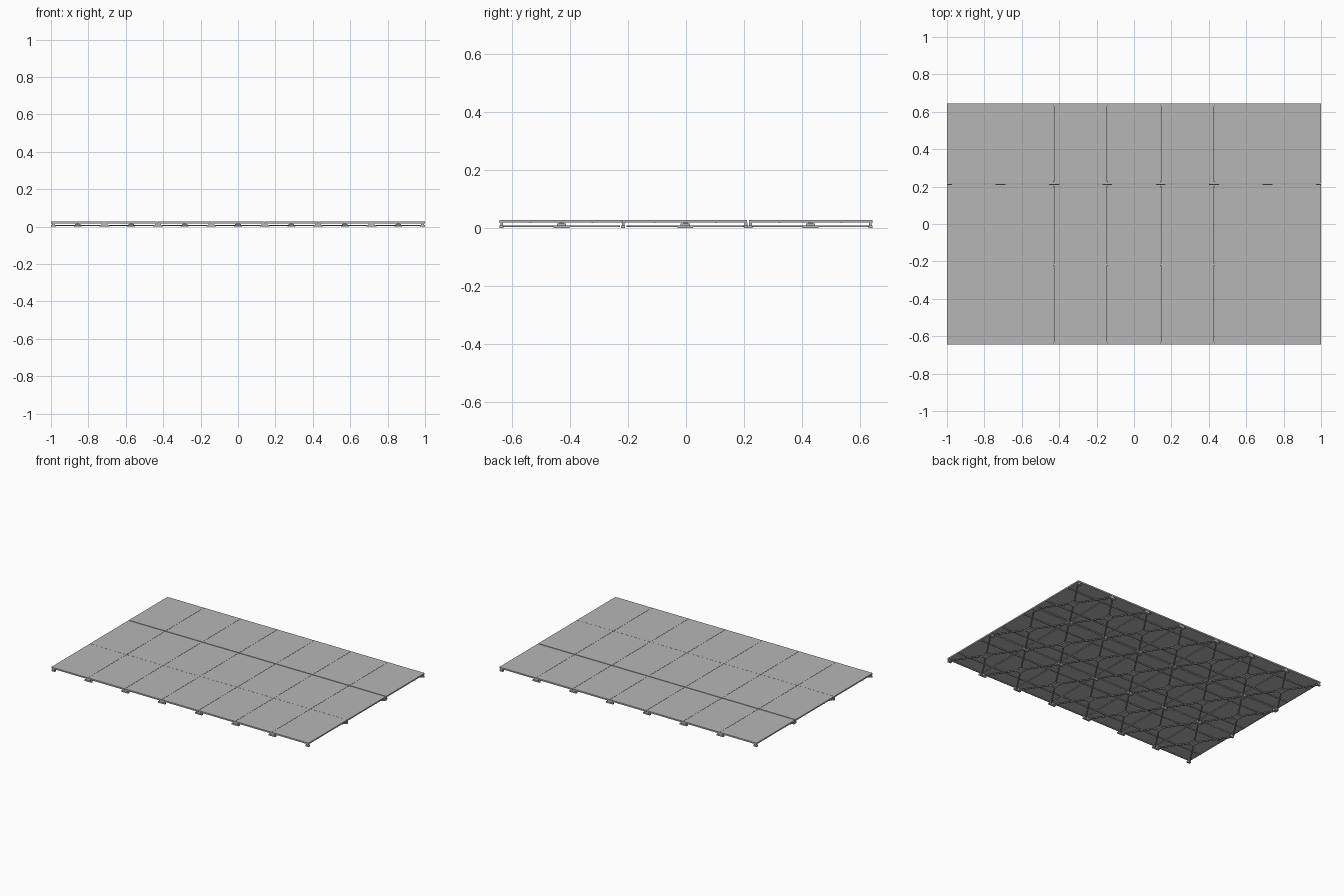
import bpy
import bmesh
from math import atan2, hypot
from mathutils import Matrix, Vector

cube = bpy.data.objects.get("Cube")
if cube:
    bpy.data.objects.remove(cube)

COLS, ROWS = 7, 3
PITCH_X = 2 / COLS
PITCH_Y = 0.43
TOP = 0.028
GAP = 0.0015
W, D = PITCH_X - GAP, PITCH_Y - 0.003

grey = bpy.data.materials.new("plain grey")
grey.use_nodes = True
grey.diffuse_color = (0.47, 0.47, 0.47, 1)
grey.node_tree.nodes["Principled BSDF"].inputs["Base Color"].default_value = grey.diffuse_color


def box(bm, centre, size, z0, z1, angle=0):
    """Add a box between two heights, optionally turned about z."""
    place = Matrix.Translation((centre[0], centre[1], (z0 + z1) / 2))
    scale = Matrix.Diagonal((size[0], size[1], z1 - z0, 1))
    bmesh.ops.create_cube(bm, size=1, matrix=place @ Matrix.Rotation(angle, 4, "Z") @ scale)


def finish(bm, name):
    mesh = bpy.data.meshes.new(name)
    bm.to_mesh(mesh)
    bm.free()
    mesh.materials.append(grey)
    return mesh


def make_deck():
    # Thin top sheet with a rim and stringers beneath
    bm = bmesh.new()
    box(bm, (0, 0), (W, D), 0.022, TOP)
    for s in (-1, 1):
        box(bm, (0, s * (D / 2 - 0.004)), (W, 0.008), 0.018, 0.022)
        box(bm, (s * (W / 2 - 0.003), 0), (0.006, D), 0.019, 0.022)
        box(bm, (0, s * D / 4), (W, 0.007), 0.017, 0.022)
    return finish(bm, "deck_panel")


def make_brace():
    # Low crossed bars meeting at a stepped centre pad
    bm = bmesh.new()
    for s in (-1, 1):
        box(bm, (0, 0), (hypot(W, D) - 0.03, 0.008), 0.004, 0.009, s * atan2(D, W))
    box(bm, (0, 0), (0.042, 0.055), 0, 0.008)
    box(bm, (0, 0), (0.03, 0.032), 0.008, 0.015)
    box(bm, (0, 0), (0.014, 0.014), 0.015, 0.022)
    return finish(bm, "cross_brace")


def make_foot(width, depth):
    # Slim post on a flat shoe
    bm = bmesh.new()
    box(bm, (0, 0), (width, depth), 0, 0.009)
    box(bm, (0, 0), (width * 0.6, depth * 0.7), 0.009, 0.02)
    return finish(bm, "foot")


def place(name, mesh, x, y):
    ob = bpy.data.objects.new(name, mesh)
    ob.location = Vector((x, y, 0))
    bpy.context.collection.objects.link(ob)


# Panels and braces, with a wider joint before the back row
deck, brace = make_deck(), make_brace()
row_y = [-0.4305, -0.0025, 0.4305]
for r, y in enumerate(row_y):
    for c in range(COLS):
        x = (c - (COLS - 1) / 2) * PITCH_X
        place(f"deck_panel_{r}_{c}", deck, x, y)
        place(f"cross_brace_{r}_{c}", brace, x, y)

# Feet at every panel corner, kept inside the outline
wide, narrow = make_foot(0.053, 0.014), make_foot(0.026, 0.014)
for r, y in enumerate((-0.637, -0.217, 0.207, 0.223, 0.637)):
    for c in range(COLS + 1):
        x = (c - COLS / 2) * PITCH_X
        end = c in (0, COLS)
        if end:
            x -= 0.0135 if x > 0 else -0.0135
        place(f"foot_{r}_{c}", narrow if end else wide, x, y)
